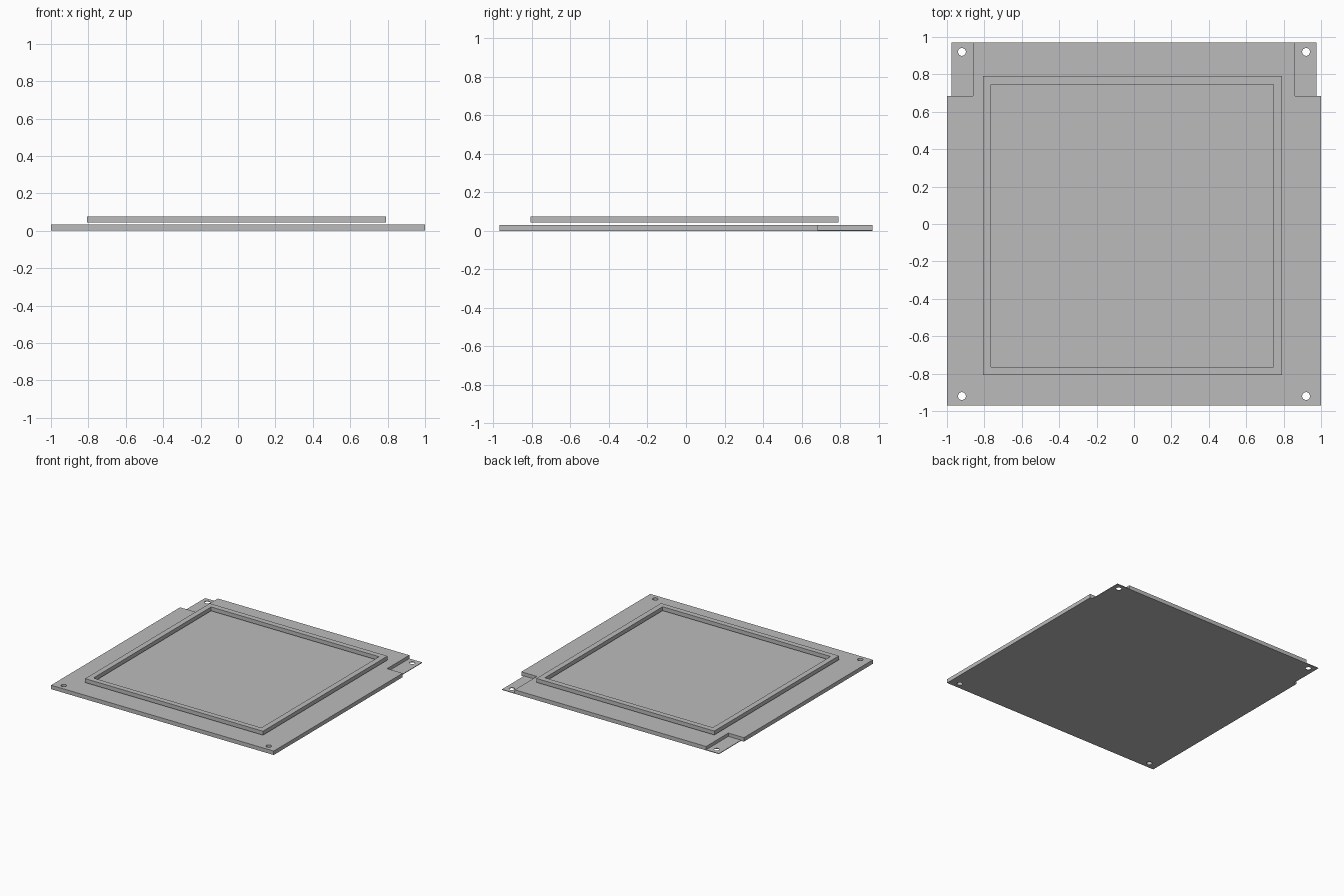
import bpy
import bmesh

cube = bpy.data.objects.get("Cube")
if cube:
    bpy.data.objects.remove(cube, do_unlink=True)

grey = bpy.data.materials.new("light grey")
grey.use_nodes = True
colour = (0.5, 0.5, 0.5, 1)
grey.diffuse_color = colour
grey.node_tree.nodes["Principled BSDF"].inputs["Base Color"].default_value = colour

HALF_Y = 0.97
SHELF_Y = 0.685
PLATE_TOP = 0.032
HOLE = 0.92


def prism(name, outline, z0, z1):
    """Extrude a counter-clockwise outline from z0 up to z1."""
    bm = bmesh.new()
    face = bm.faces.new([bm.verts.new((x, y, z0)) for x, y in outline])
    top = bmesh.ops.extrude_face_region(bm, geom=[face])["geom"]
    bmesh.ops.translate(bm, vec=(0, 0, z1 - z0),
                        verts=[v for v in top if isinstance(v, bmesh.types.BMVert)])
    bmesh.ops.recalc_face_normals(bm, faces=bm.faces)
    mesh = bpy.data.meshes.new(name)
    bm.to_mesh(mesh)
    bm.free()
    mesh.materials.append(grey)
    obj = bpy.data.objects.new(name, mesh)
    bpy.context.collection.objects.link(obj)
    return obj


def rect(x0, x1, y0, y1):
    return [(x0, y0), (x1, y0), (x1, y1), (x0, y1)]


def cut(target, cutter):
    mod = target.modifiers.new("cut", 'BOOLEAN')
    mod.operation = 'DIFFERENCE'
    mod.solver = 'EXACT'
    mod.object = cutter
    bpy.context.view_layer.objects.active = target
    bpy.ops.object.modifier_apply(modifier=mod.name)
    bpy.data.objects.remove(cutter, do_unlink=True)


def drill(target, x, y):
    bpy.ops.mesh.primitive_cylinder_add(vertices=24, radius=0.021, depth=0.2,
                                        location=(x, y, 0))
    cut(target, bpy.context.object)


# Base plate, notched at its two back corners
right_side = [(1, -HALF_Y), (1, SHELF_Y), (0.86, SHELF_Y), (0.86, HALF_Y)]
left_side = [(-x, y) for x, y in reversed(right_side)]
plate = prism("base_plate", right_side + left_side, 0, PLATE_TOP)

# Thin mounting tabs in the notches, and the four screw holes
for side, label in ((1, "left"), (-1, "right")):
    x0, x1 = sorted((side * 0.86, side * 0.975))
    tab = prism(f"{label}_mounting_tab", rect(x0, x1, SHELF_Y, HALF_Y), 0, 0.005)
    drill(tab, side * HOLE, HOLE)
    drill(plate, side * HOLE, -HOLE)

# Raised square frame, just clear of the plate
frame = prism("raised_frame", rect(-0.808, 0.79, -0.808, 0.791), 0.043, 0.075)
cut(frame, prism("frame_opening", rect(-0.764, 0.745, -0.764, 0.746), 0, 0.2))
